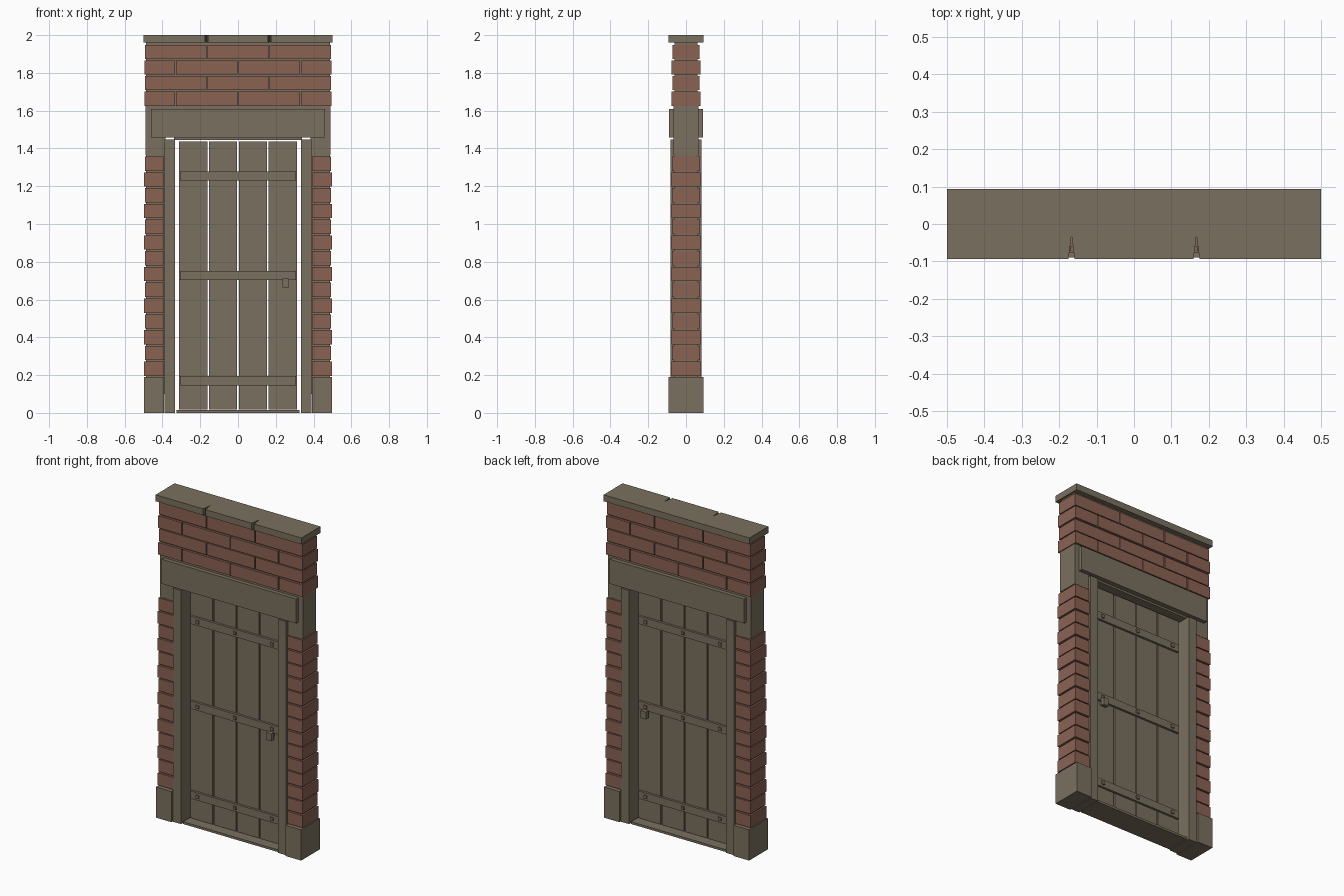
import bpy, bmesh

cube = bpy.data.objects.get("Cube")
if cube:
    bpy.data.objects.remove(cube, do_unlink=True)


def material(name, rgb):
    m = bpy.data.materials.new(name)
    m.use_nodes = True
    m.diffuse_color = (*rgb, 1)
    m.node_tree.nodes["Principled BSDF"].inputs["Base Color"].default_value = (*rgb, 1)
    return m


TAUPE = material("taupe", (0.195, 0.16, 0.112))
BRICK = material("brick_red", (0.26, 0.122, 0.088))


def finish(name, bm, mat):
    bmesh.ops.recalc_face_normals(bm, faces=bm.faces)
    mesh = bpy.data.meshes.new(name)
    bm.to_mesh(mesh)
    bm.free()
    mesh.materials.append(mat)
    obj = bpy.data.objects.new(name, mesh)
    bpy.context.collection.objects.link(obj)
    return obj


def add_box(bm, x, y, z):
    """Box from three (low, high) ranges."""
    verts = bmesh.ops.create_cube(bm, size=1)["verts"]
    for v in verts:
        v.co = [r[0] if c < 0 else r[1] for c, r in zip(v.co, (x, y, z))]


def boxes(name, mat, ranges):
    bm = bmesh.new()
    for r in ranges:
        add_box(bm, *r)
    return finish(name, bm, mat)


def both(a, b, side):
    """Range mirrored to one side of zero."""
    return tuple(sorted((a * side, b * side)))


def sym(a):
    return (-a, a)


# Brick piers, feet, door jambs
for side, label in ((1, "left"), (-1, "right")):
    boxes(label + "_foot", TAUPE, [(both(0.392, 0.498, side), sym(0.093), (0, 0.19))])
    boxes(label + "_pier_mortar", TAUPE, [(both(0.38, 0.486, side), sym(0.064), (0.1, 1.37))])
    rows, start, pitch = 14, 0.196, 0.0835
    bricks = []
    for i in range(rows):
        z = start + i * pitch
        edge = 0.497 - 0.004 * (i % 2)
        depth = 0.077 - 0.003 * (i % 2)
        bricks.append((both(0.392, edge, side), sym(depth), (z, z + pitch - 0.008)))
    boxes(label + "_pier_bricks", BRICK, bricks)
    boxes(label + "_pier_head", TAUPE, [(both(0.385, 0.49, side), sym(0.065), (1.365, 1.625))])
    boxes(label + "_jamb", TAUPE, [(both(0.333, 0.388, side), sym(0.083), (0, 1.447))])

# Lintel with its core
boxes("lintel_core", TAUPE, [(sym(0.49), sym(0.065), (1.458, 1.625))])
boxes("lintel", TAUPE, [(sym(0.46), sym(0.09), (1.458, 1.61))])
boxes("frame_head", TAUPE, [(sym(0.34), sym(0.06), (1.446, 1.46))])

# Upper brick courses in running bond
boxes("upper_mortar", TAUPE, [(sym(0.486), sym(0.062), (1.615, 1.965))])
courses = []
for row in range(4):
    odd = row % 2
    edge = 0.497 - 0.002 * odd
    cuts = [-edge, -0.165, 0.165, edge] if odd else [-edge, -0.33, 0, 0.33, edge]
    z = 1.626 + row * 0.0825
    for a, b in zip(cuts, cuts[1:]):
        courses.append(((a + 0.003, b - 0.003), sym(0.076 - 0.005 * odd), (z, z + 0.0745)))
boxes("upper_bricks", BRICK, courses)

# Coping slab with wedge joints between its stones
outline = []
for side in (-1, 1):
    outline.append((side * 0.5, side * 0.093))
    for joint in (-0.167, 0.167):
        for dx, y in ((-0.008, 0.093), (0, 0.03), (0.008, 0.093)):
            outline.append((-side * (joint - dx) if side > 0 else joint + dx, side * y))
    outline.append((-side * 0.5, side * 0.093))
bm = bmesh.new()
slab = bm.faces.new([bm.verts.new((x, y, 1.96)) for x, y in outline])
top = bmesh.ops.extrude_face_region(bm, geom=[slab])["geom"]
bmesh.ops.translate(bm, vec=(0, 0, 0.04),
                    verts=[g for g in top if isinstance(g, bmesh.types.BMVert)])
finish("coping", bm, TAUPE)

# Sill and door planks
boxes("sill", TAUPE, [(sym(0.326), sym(0.075), (0, 0.014))])
width = 0.1585
boxes("door_planks", TAUPE,
      [((-0.317 + i * width + 0.004, -0.317 + (i + 1) * width - 0.004),
        sym(0.016), (0.018, 1.438)) for i in range(4)])

# Straps, bolts and handles on both faces
for side, label in ((-1, "front"), (1, "back")):
    straps, bolts = [], []
    for z in (0.17, 0.727, 1.253):
        straps.append((sym(0.306), both(0.015, 0.03, side), (z - 0.024, z + 0.024)))
        for x in (-0.255, 0, 0.255):
            bolts.append(((x - 0.01, x + 0.01), both(0.028, 0.037, side), (z - 0.01, z + 0.01)))
    boxes(label + "_straps", TAUPE, straps)
    boxes(label + "_bolts", TAUPE, bolts)
    boxes(label + "_handle", TAUPE, [
        ((0.235, 0.271), both(0.034, 0.058, side), (0.665, 0.711)),
        ((0.243, 0.263), both(0.014, 0.04, side), (0.68, 0.70)),
    ])
